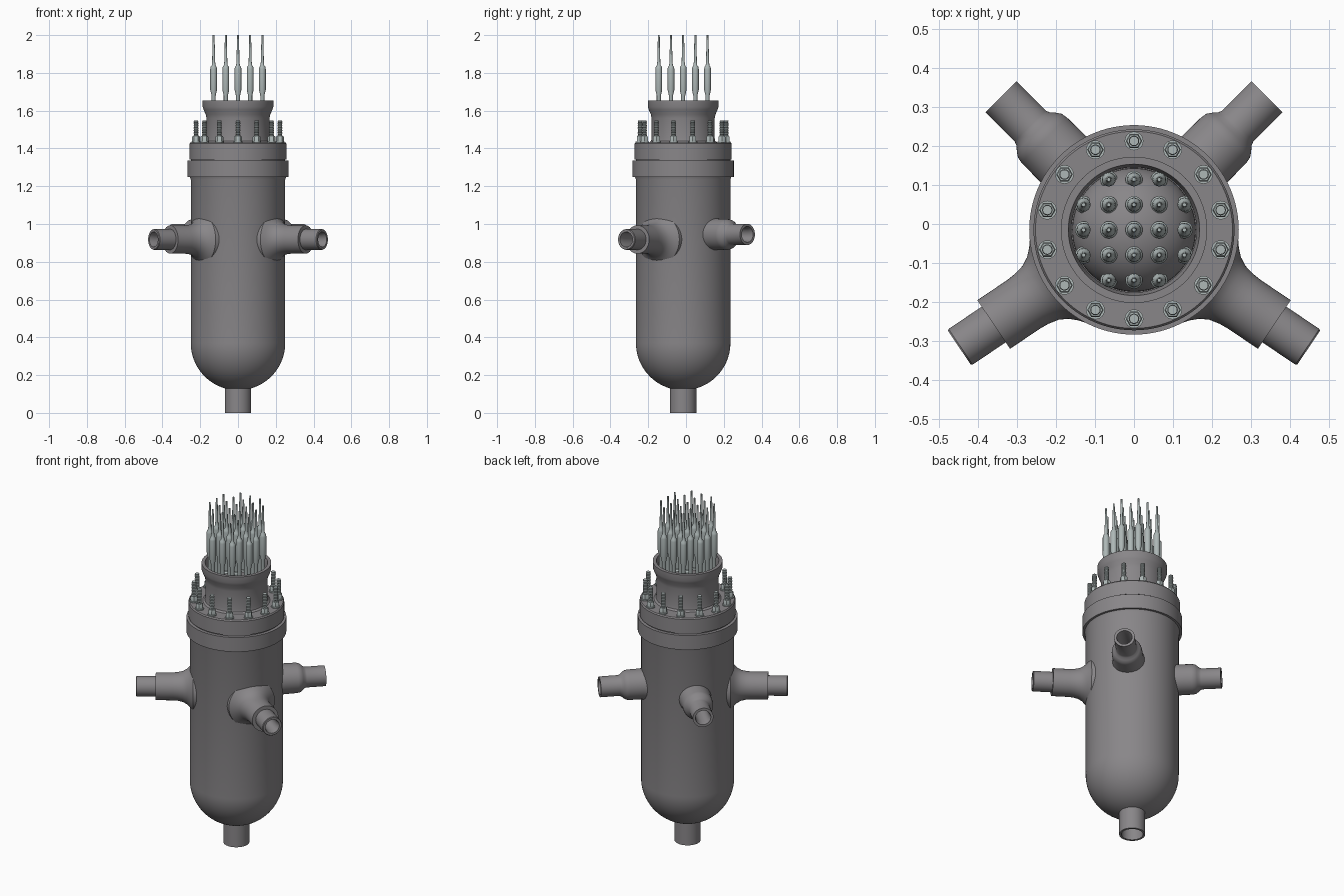
import bpy, bmesh, math
from mathutils import Matrix

if "Cube" in bpy.data.objects:
    bpy.data.objects.remove(bpy.data.objects["Cube"])

CY = -0.015  # vessel axis offset in y


def material(name, rgb):
    m = bpy.data.materials.new(name)
    m.diffuse_color = (*rgb, 1)
    m.use_nodes = True
    m.node_tree.nodes["Principled BSDF"].inputs["Base Color"].default_value = m.diffuse_color
    return m


steel = material("dark vessel steel", (0.25, 0.24, 0.25))
bright = material("pale rod steel", (0.42, 0.475, 0.47))


def lathe_mesh(name, profile, mat, seg=64):
    """Revolve (radius, height) points around z; radius 0 closes on the axis."""
    bm = bmesh.new()
    rings = []
    for r, z in profile:
        n = 1 if r < 1e-6 else seg
        rings.append([bm.verts.new((r * math.cos(2 * math.pi * i / seg),
                                    r * math.sin(2 * math.pi * i / seg), z)) for i in range(n)])
    for a, b in zip(rings, rings[1:]):
        for i in range(seg):
            j = (i + 1) % seg
            if len(a) == 1 and len(b) == 1:
                continue
            if len(a) == 1:
                bm.faces.new((a[0], b[j], b[i]))
            elif len(b) == 1:
                bm.faces.new((a[i], a[j], b[0]))
            else:
                bm.faces.new((a[i], a[j], b[j], b[i]))
    bmesh.ops.recalc_face_normals(bm, faces=bm.faces)
    for f in bm.faces:
        f.smooth = True
    me = bpy.data.meshes.new(name)
    bm.to_mesh(me)
    bm.free()
    me.set_sharp_from_angle(angle=math.radians(32))
    me.materials.append(mat)
    return me


def place(name, me, matrix):
    ob = bpy.data.objects.new(name, me)
    ob.matrix_world = matrix
    bpy.context.collection.objects.link(ob)
    return ob


def arc(cr, cz, rr, rz, a0, a1, n):
    return [(cr + rr * math.cos(math.radians(a0 + (a1 - a0) * i / n)),
             cz + rz * math.sin(math.radians(a0 + (a1 - a0) * i / n))) for i in range(n + 1)]


axis = Matrix.Translation((0, CY, 0))

# Pressure vessel: open bottom pipe, round bottom, straight shell, lower flange
shell = [(0, 0.16), (0.058, 0.15), (0.058, 0), (0.07, 0), (0.07, 0.130)]
shell += arc(0, 0.37, 0.25, 0.25, -73, 0, 18)
shell += [(0.25, 1.235), (0.255, 1.25), (0.268, 1.25), (0.268, 1.335), (0.25, 1.335), (0, 1.335)]
place("vessel_shell", lathe_mesh("vessel_shell", shell, steel, 96), axis)

# Closure head: upper flange, flared hollow neck and inner dome
head = [(0, 1.33), (0.25, 1.33), (0.25, 1.342), (0.257, 1.342), (0.257, 1.425), (0.252, 1.432),
        (0.18, 1.432), (0.170, 1.440), (0.167, 1.455), (0.167, 1.56), (0.171, 1.58),
        (0.182, 1.605), (0.187, 1.62), (0.187, 1.655), (0.168, 1.655), (0.160, 1.62), (0.160, 1.45)]
head += arc(0, 1.45, 0.158, 0.14, 0, 90, 14)[:-1] + [(0, 1.59)]
place("closure_head", lathe_mesh("closure_head", head, steel, 96), axis)


# Nozzles, revolved along their own length then laid down
def nozzle(name, profile, deg, z):
    m = (Matrix.Translation((0, CY, z)) @ Matrix.Rotation(math.radians(deg), 4, 'Z')
         @ Matrix.Rotation(math.radians(90), 4, 'Y'))
    place(name, lathe_mesh(name, profile, steel, 48), m)


inlet = [(0, 0.2), (0.135, 0.2), (0.132, 0.232), (0.112, 0.248), (0.095, 0.266), (0.083, 0.288),
         (0.077, 0.315), (0.075, 0.34), (0.075, 0.433), (0.055, 0.433), (0.055, 0.535),
         (0.052, 0.539), (0.040, 0.539), (0.036, 0.51), (0.036, 0.36), (0, 0.36)]
outlet = [(0, 0.15), (0.088, 0.15), (0.088, 0.23), (0.083, 0.255), (0.082, 0.325), (0.079, 0.341),
          (0.070, 0.354), (0.060, 0.365), (0.056, 0.376), (0.056, 0.481),
          (0.042, 0.481), (0.037, 0.455), (0.037, 0.32), (0, 0.32)]
for side, a_in, a_out in (("right", -34, 45), ("left", 214, 135)):
    nozzle("front_nozzle_" + side, inlet, a_in, 0.918)
    nozzle("back_nozzle_" + side, outlet, a_out, 0.945)

# Flange studs with threads, washers and hex nuts
stud = [(0, 1.42), (0.012, 1.42), (0.012, 1.465)]
for i in range(9):
    stud += [(0.0135, 1.468 + i * 0.009), (0.0105, 1.4725 + i * 0.009)]
stud += [(0.012, 1.549), (0, 1.549)]
stud_me = lathe_mesh("stud", stud, bright, 16)
washer_me = lathe_mesh("washer", [(0, 1.425), (0.024, 1.425), (0.024, 1.438), (0, 1.438)], bright, 24)
nut_me = lathe_mesh("nut", [(0, 1.43), (0.021, 1.43), (0.021, 1.46), (0.018, 1.465), (0, 1.465)],
                    bright, 6)
for k in range(14):
    a = 2 * math.pi * k / 14 + math.pi / 2
    m = Matrix.Translation((0.2275 * math.cos(a), CY + 0.2275 * math.sin(a), 0))
    for part, me in (("stud", stud_me), ("washer", washer_me), ("nut", nut_me)):
        place(f"flange_{part}_{k + 1}", me, m)

# Control rod drives on a 5 x 5 grid without corners
rod_me = lathe_mesh("rod", [(0, 1.44), (0.011, 1.44), (0.011, 1.68), (0.018, 1.71), (0.018, 1.82),
                            (0.016, 1.832), (0.010, 1.84), (0.008, 1.86), (0.005, 1.99),
                            (0.005, 2.0), (0, 2.0)], bright, 16)
collar_me = lathe_mesh("collar", [(0, -0.05), (0.022, -0.05), (0.022, 0.008), (0.018, 0.014),
                                  (0, 0.014)], bright, 20)
for i in range(-2, 3):
    for j in range(-2, 3):
        if abs(i) == 2 and abs(j) == 2:
            continue
        x, y = i * 0.0645, j * 0.0645
        dome_z = 1.45 + 0.14 * math.sqrt(max(0, 1 - (x * x + y * y) / 0.158 ** 2))
        place(f"control_rod_{i + 3}_{j + 3}", rod_me, Matrix.Translation((x, CY + y, 0)))
        place(f"rod_collar_{i + 3}_{j + 3}", collar_me, Matrix.Translation((x, CY + y, dome_z)))
